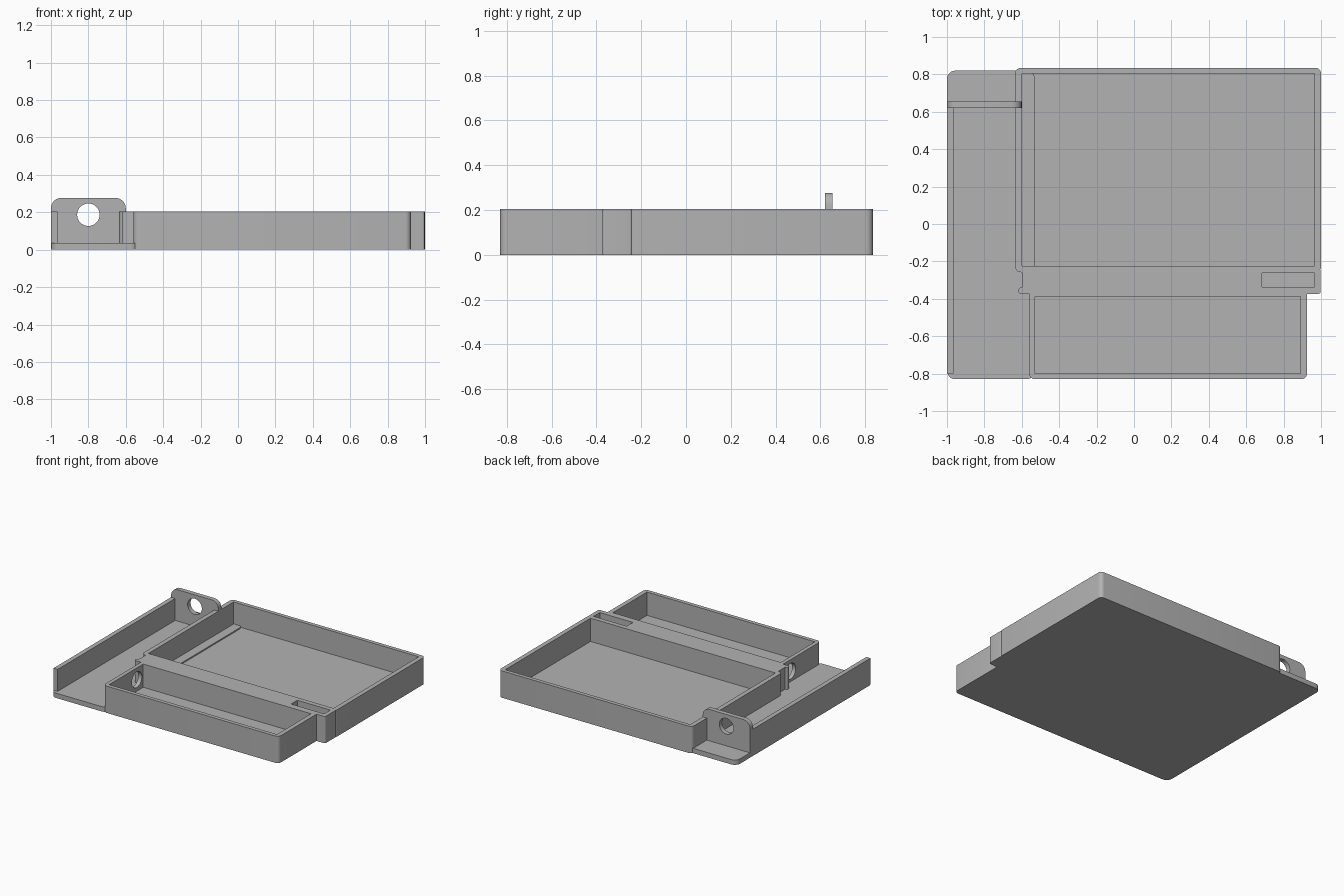
import bpy, bmesh, math
from mathutils import Matrix

if "Cube" in bpy.data.objects:
    bpy.data.objects.remove(bpy.data.objects["Cube"])

grey = bpy.data.materials.new("plain grey")
grey.use_nodes = True
colour = (0.45, 0.45, 0.45, 1)
grey.diffuse_color = colour
grey.node_tree.nodes["Principled BSDF"].inputs["Base Color"].default_value = colour


def finish(name, bm):
    """Turn a bmesh into a grey object."""
    bmesh.ops.recalc_face_normals(bm, faces=bm.faces)
    mesh = bpy.data.meshes.new(name)
    bm.to_mesh(mesh)
    bm.free()
    mesh.materials.append(grey)
    obj = bpy.data.objects.new(name, mesh)
    bpy.context.collection.objects.link(obj)
    return obj


def block(name, x, y, z, radius=0, round_edge=None):
    """Box between the given limits; the edges picked by round_edge are rounded."""
    bm = bmesh.new()
    bmesh.ops.create_cube(bm, size=1)
    for v in bm.verts:
        v.co = [lim[0] if c < 0 else lim[1] for c, lim in zip(v.co, (x, y, z))]
    if radius:
        pick = round_edge or upright
        edges = [e for e in bm.edges if pick(*(v.co for v in e.verts))]
        bmesh.ops.bevel(bm, geom=edges, offset=radius, segments=6,
                        profile=0.5, affect='EDGES')
    return finish(name, bm)


def upright(a, b):
    return abs(a.z - b.z) > 0.01


def rod(name, centre, radius, axis):
    """Cylinder cutter for a round hole."""
    bm = bmesh.new()
    turn = Matrix.Rotation(math.pi / 2, 4, axis)
    bmesh.ops.create_cone(bm, cap_ends=True, segments=40, radius1=radius,
                          radius2=radius, depth=0.12,
                          matrix=Matrix.Translation(centre) @ turn)
    return finish(name, bm)


def cut(obj, cutter):
    """Subtract the cutter and discard it."""
    cutter.hide_render = True
    mod = obj.modifiers.new("cut", 'BOOLEAN')
    mod.operation, mod.solver, mod.object = 'DIFFERENCE', 'EXACT', cutter
    bpy.context.view_layer.objects.active = obj
    bpy.ops.object.modifier_apply(modifier=mod.name)
    bpy.data.objects.remove(cutter)


TOP, FLOOR, PLATE, HOLE = 0.205, 0.027, 0.037, 0.06

# Side plate with its outer wall
side_plate = block("side_plate", (-1, -0.53), (-0.83, 0.82), (0, PLATE), 0.045)
side_wall = block("side_wall", (-1, -0.965), (-0.8, 0.64), (0.01, TOP))

# Upright tab with a round hole
tab = block("hanging_tab", (-1, -0.6), (0.62, 0.655), (0.01, 0.277), 0.055,
            lambda a, b: abs(a.y - b.y) > 0.01 and a.z > 0.2)
cut(tab, rod("tab_hole", (-0.8, 0.637, 0.187), HOLE, 'X'))

# Large tray
large_tray = block("large_tray", (-0.635, 1), (-0.258, 0.835), (0, TOP), 0.03)
cut(large_tray, block("large_cavity", (-0.6, 0.965), (-0.225, 0.805), (FLOOR, 0.3)))

# Small tray with a round hole in its end wall
small_tray = block("small_tray", (-0.56, 0.925), (-0.83, -0.33), (0, TOP), 0.03)
cut(small_tray, block("small_cavity", (-0.53, 0.89), (-0.8, -0.388), (FLOOR, 0.3)))
cut(small_tray, rod("cable_hole", (-0.545, -0.465, 0.115), HOLE, 'Y'))

# Solid bar between the trays, with a narrow slot
bar = block("middle_bar", (-0.6, 0.998), (-0.373, -0.24), (0, TOP), 0.012)
slot = ((0.685, 0.965), (-0.337, -0.262), (FLOOR, 0.3))
cut(bar, block("bar_slot", *slot))
cut(small_tray, block("tray_slot", *slot))

# Small rib on the end of the bar
rib = block("bar_rib", (-0.617, -0.57), (-0.373, -0.34), (0.01, TOP), 0.012)

# Crisp corners, smooth rounded edges
bpy.ops.object.select_all(action='DESELECT')
for part in (side_plate, side_wall, tab, large_tray, small_tray, bar, rib):
    part.select_set(True)
    bpy.context.view_layer.objects.active = part
bpy.ops.object.shade_smooth_by_angle(angle=math.radians(30))
